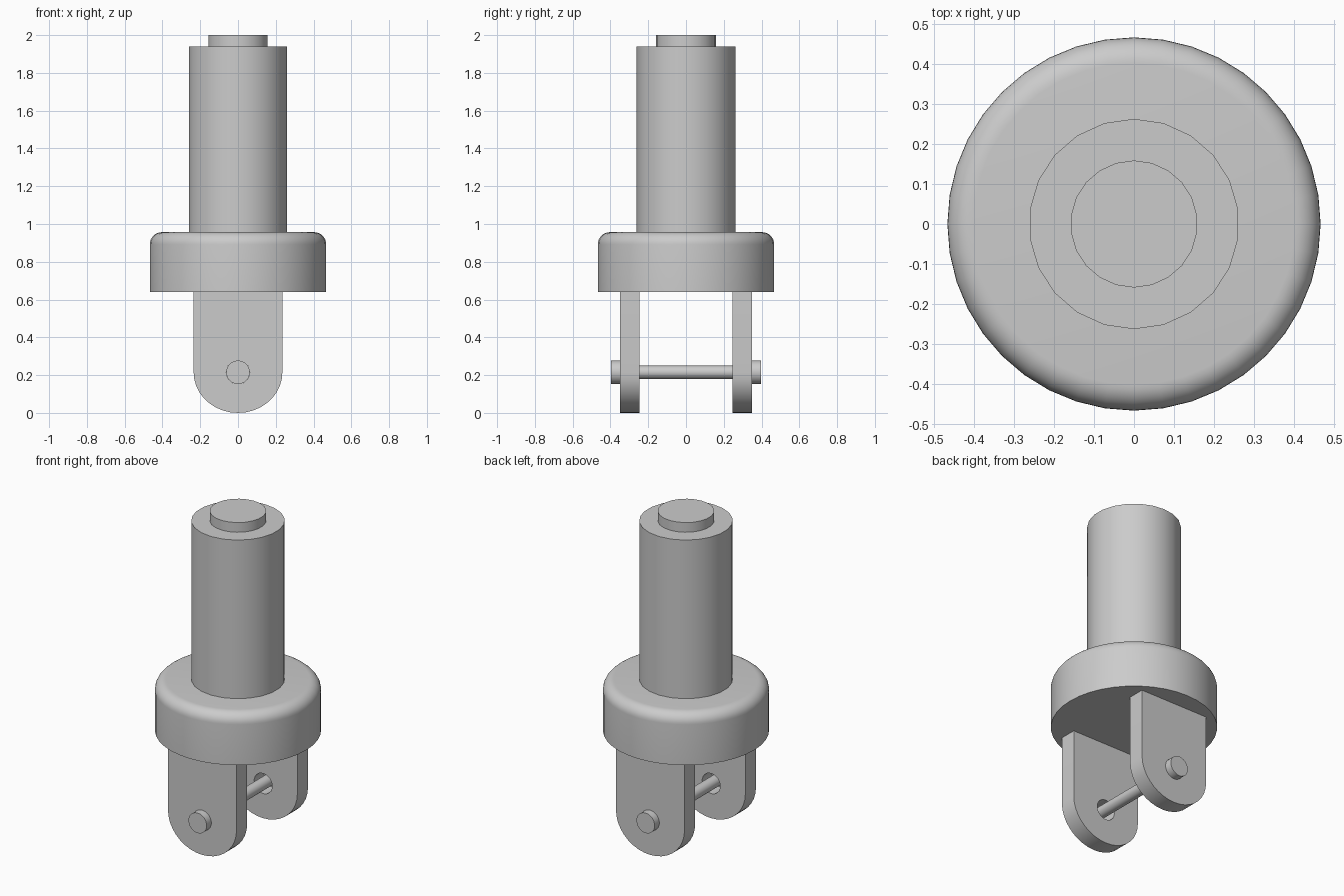
import bpy
from math import pi, sin, cos, radians

default_cube = bpy.data.objects.get("Cube")
if default_cube:
    bpy.data.objects.remove(default_cube, do_unlink=True)

# One plain grey metal
metal = bpy.data.materials.new("grey metal")
metal.use_nodes = True
GREY = (0.6, 0.6, 0.6, 1)
metal.diffuse_color = GREY
metal.node_tree.nodes["Principled BSDF"].inputs["Base Color"].default_value = GREY

PIN_Z = 0.215
HEAD_R = 0.0625
FLANGE_Z = 0.64


def finish(obj, name):
    """Name the part, colour it and smooth only its gentle edges."""
    obj.name = name
    obj.data.materials.clear()
    obj.data.materials.append(metal)
    bpy.ops.object.select_all(action='DESELECT')
    obj.select_set(True)
    bpy.context.view_layer.objects.active = obj
    bpy.ops.object.shade_smooth_by_angle(angle=radians(35))
    return obj


def cylinder(name, radius, start, end, sides=22, along_y=False):
    mid = (start + end) / 2
    bpy.ops.mesh.primitive_cylinder_add(
        vertices=sides, radius=radius, depth=abs(end - start),
        location=(0, mid, PIN_Z) if along_y else (0, 0, mid),
        rotation=(pi / 2 if along_y else 0, 0, 0))
    return finish(bpy.context.object, name)


def lathe(name, profile, sides):
    """Revolve a profile of (radius, height) points around z."""
    rings = len(profile)
    verts = [(r * cos(2 * pi * i / sides), r * sin(2 * pi * i / sides), z)
             for r, z in profile for i in range(sides)]
    faces = [(k * sides + i, k * sides + (i + 1) % sides,
              (k + 1) * sides + (i + 1) % sides, (k + 1) * sides + i)
             for k in range(rings - 1) for i in range(sides)]
    faces.append(tuple(reversed(range(sides))))
    faces.append(tuple(range((rings - 1) * sides, rings * sides)))
    mesh = bpy.data.meshes.new(name)
    mesh.from_pydata(verts, [], faces)
    obj = bpy.data.objects.new(name, mesh)
    bpy.context.collection.objects.link(obj)
    return finish(obj, name)


def lug(name, y):
    """Round-ended plate with a pin hole, extruded from its outline."""
    half, steps, holes = 0.235, 18, 22
    outline = [(half, FLANGE_Z), (-half, FLANGE_Z)]
    outline += [(-half * cos(pi * i / steps), PIN_Z - PIN_Z * sin(pi * i / steps))
                for i in range(steps + 1)]
    hole = [(HEAD_R * cos(2 * pi * i / holes), PIN_Z + HEAD_R * sin(2 * pi * i / holes))
            for i in range(holes)]
    curve = bpy.data.curves.new(name + "_outline", 'CURVE')
    curve.dimensions = '2D'
    curve.fill_mode = 'BOTH'
    curve.extrude = 0.052
    for loop in (outline, hole):
        spline = curve.splines.new('POLY')
        spline.points.add(len(loop) - 1)
        for point, (px, pz) in zip(spline.points, loop):
            point.co = (px, pz, 0, 1)
        spline.use_cyclic_u = True
    source = bpy.data.objects.new(name + "_source", curve)
    bpy.context.collection.objects.link(source)
    bpy.context.view_layer.update()
    mesh = bpy.data.meshes.new_from_object(
        source.evaluated_get(bpy.context.evaluated_depsgraph_get()))
    bpy.data.objects.remove(source)
    obj = bpy.data.objects.new(name, mesh)
    obj.location.y = y
    obj.rotation_euler.x = pi / 2
    bpy.context.collection.objects.link(obj)
    return finish(obj, name)


# Upright post and its top boss
cylinder("post", 0.263, 0.95, 1.94)
cylinder("top_boss", 0.159, 1.93, 2.0)

# Flange with a rounded upper rim
rim, radius, top = 0.065, 0.467, 0.957
profile = [(radius, FLANGE_Z)]
profile += [(radius - rim + rim * cos(pi / 2 * i / 8), top - rim + rim * sin(pi / 2 * i / 8))
            for i in range(9)]
lathe("flange", profile, 40)

# Fork lugs, pin heads and the pin between them
for side, label in ((-1, "front"), (1, "back")):
    lug(label + "_lug", side * 0.298)
    cylinder(label + "_pin_head", HEAD_R, side * 0.345, side * 0.396, along_y=True)
cylinder("pin", 0.035, -0.37, 0.37, along_y=True)
